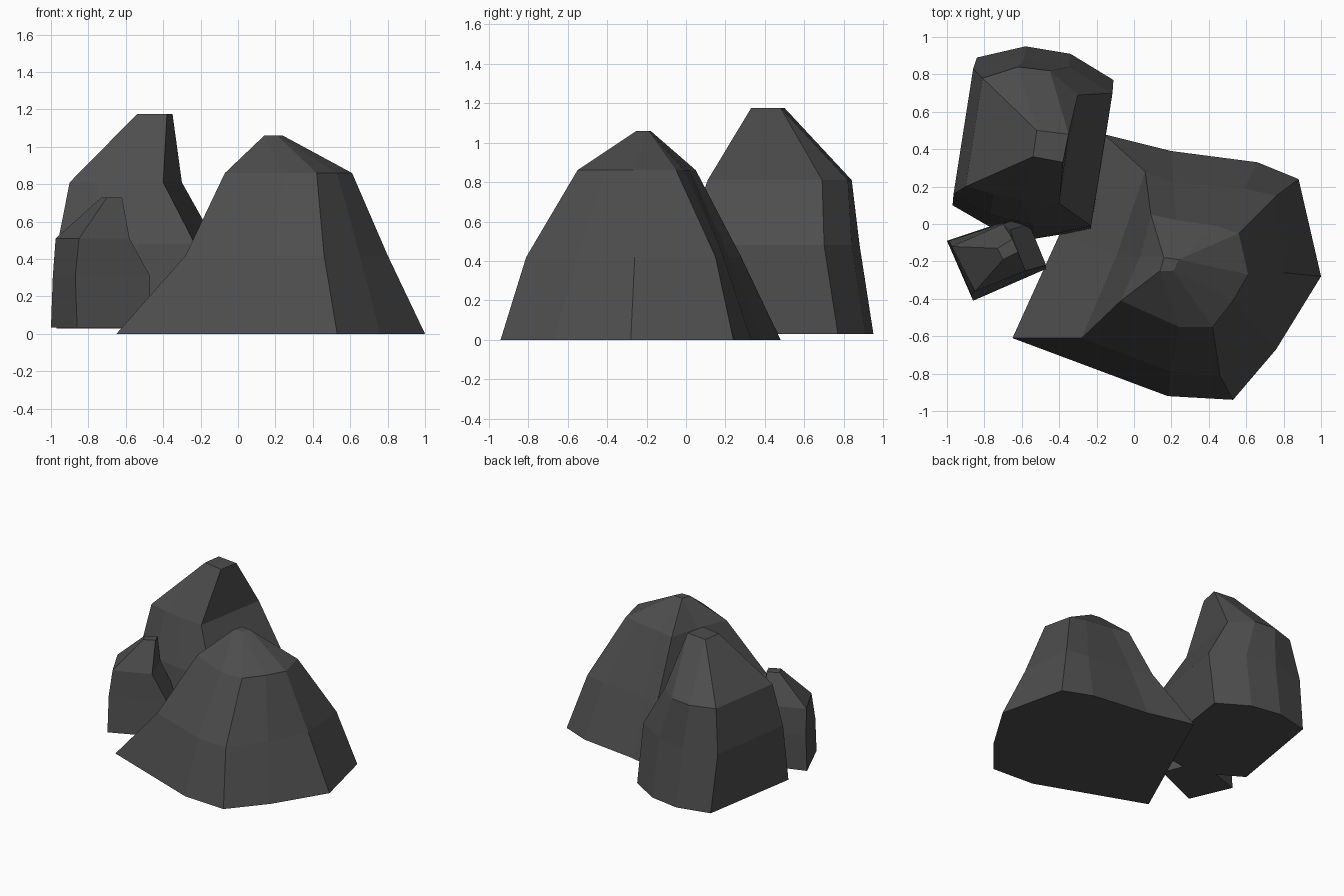
import bpy, bmesh

stone = bpy.data.materials.new("dark_stone")
stone.diffuse_color = (0.075, 0.075, 0.075, 1)


def rock(name, heights, rings, top, top_index):
    """Loft faceted rings upward; the small cap reuses its four corners."""
    bm = bmesh.new()
    rings = rings + [[top[i] for i in top_index]]
    loops = [[bm.verts.new((x, y, z)) for x, y in ring]
             for z, ring in zip(heights, rings)]
    n = len(top_index)
    for low, high in zip(loops, loops[1:]):
        for i in range(n):
            j = (i + 1) % n
            bm.faces.new((low[i], low[j], high[j], high[i]))
    bm.faces.new(loops[0][::-1])
    bm.faces.new(loops[-1])
    bmesh.ops.remove_doubles(bm, verts=bm.verts, dist=0.0005)
    bmesh.ops.recalc_face_normals(bm, faces=bm.faces)
    mesh = bpy.data.meshes.new(name)
    bm.to_mesh(mesh)
    bm.free()
    mesh.materials.append(stone)
    bpy.context.collection.objects.link(bpy.data.objects.new(name, mesh))


# Wide front rock, counter-clockwise from its front-left corner
rock("large_rock", (0, 0.42, 0.86, 1.06), [
    [(-.65, -.61), (.18, -.92), (.53, -.94), (.76, -.67), (1.0, -.28),
     (.88, .24), (.66, .33), (.20, .39), (-.16, .48), (-.40, -.06)],
    [(-.28, -.61), (.20, -.79), (.46, -.81), (.65, -.55), (.80, -.26),
     (.76, .15), (.59, .19), (.21, .22), (.06, .28), (-.09, -.16)],
    [(-.07, -.41), (.24, -.55), (.42, -.55), (.53, -.41), (.61, -.27),
     (.56, -.05), (.44, -.01), (.23, .02), (.09, .05), (.03, -.18)],
], [(.14, -.25), (.21, -.25), (.24, -.19), (.16, -.18)],
    (0, 0, 1, 1, 2, 2, 2, 3, 3, 3))

# Tall rear rock with a steep cut on its right side
rock("tall_rock", (0.03, 0.48, 0.81, 1.175), [
    [(-.97, .10), (-.78, -.01), (-.54, -.08), (-.23, -.03),
     (-.11, .77), (-.34, .91), (-.58, .95), (-.84, .89)],
    [(-.965, .16), (-.77, .05), (-.54, .0), (-.23, -.01),
     (-.115, .70), (-.35, .84), (-.59, .88), (-.86, .83)],
    [(-.90, .20), (-.75, .16), (-.60, .13), (-.40, .11),
     (-.30, .69), (-.45, .82), (-.62, .84), (-.81, .78)],
], [(-.54, .36), (-.38, .33), (-.35, .48), (-.52, .50)],
    (0, 0, 0, 1, 2, 2, 3, 3))

# Little rock at the front left
rock("small_rock", (0.035, 0.31, 0.51, 0.73), [
    [(-1.0, -.09), (-.86, -.41), (-.47, -.24), (-.56, -.01), (-.64, .03)],
    [(-.99, -.09), (-.87, -.38), (-.47, -.22), (-.56, .0), (-.62, .03)],
    [(-.975, -.12), (-.85, -.36), (-.58, -.25), (-.66, -.03), (-.70, .0)],
], [(-.73, -.13), (-.70, -.19), (-.62, -.15), (-.65, -.08)],
    (0, 1, 2, 3, 3))
